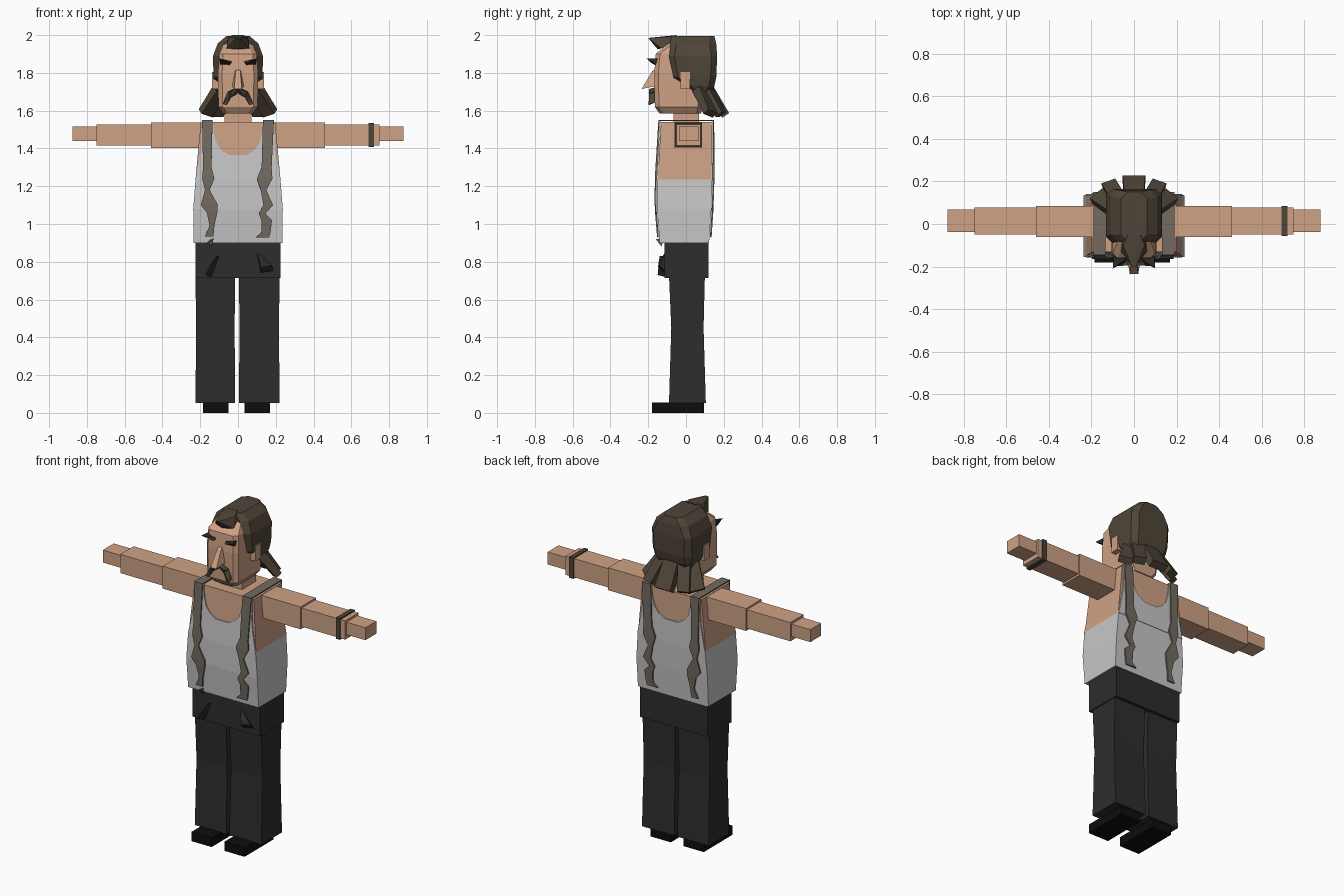
import bpy, bmesh
from mathutils import Vector


def material(name, r, g, b):
    m = bpy.data.materials.new(name)
    m.diffuse_color = (r, g, b, 1)
    return m


SKIN = material("skin", 0.62, 0.36, 0.235)
SHIRT = material("pale_grey_cloth", 0.57, 0.57, 0.57)
STRAP = material("worn_brown_grey", 0.17, 0.145, 0.12)
PANTS = material("charcoal_cloth", 0.026, 0.026, 0.027)
SHOE = material("black_leather", 0.004, 0.004, 0.004)
HAIR = material("dark_brown", 0.078, 0.06, 0.04)
BROW = material("brow_brown", 0.03, 0.025, 0.018)


def finish(name, bm, mat):
    bmesh.ops.recalc_face_normals(bm, faces=bm.faces)
    me = bpy.data.meshes.new(name)
    bm.to_mesh(me)
    bm.free()
    me.materials.append(mat)
    ob = bpy.data.objects.new(name, me)
    bpy.context.collection.objects.link(ob)
    return ob


def loft(name, mat, sections):
    """Stack of rectangles (z, x0, x1, y0, y1, chamfer)."""
    bm = bmesh.new()
    rings = []
    for z, x0, x1, y0, y1, c in sections:
        if c:
            pts = [(x0 + c, y0), (x1 - c, y0), (x1, y0 + c), (x1, y1 - c),
                   (x1 - c, y1), (x0 + c, y1), (x0, y1 - c), (x0, y0 + c)]
        else:
            pts = [(x0, y0), (x1, y0), (x1, y1), (x0, y1)]
        rings.append([bm.verts.new((x, y, z)) for x, y in pts])
    for a, b in zip(rings, rings[1:]):
        n = len(a)
        for i in range(n):
            bm.faces.new((a[i], a[(i + 1) % n], b[(i + 1) % n], b[i]))
    bm.faces.new(rings[0])
    bm.faces.new(rings[-1])
    return finish(name, bm, mat)


def box(name, mat, x0, x1, y0, y1, z0, z1):
    return loft(name, mat, [(z0, x0, x1, y0, y1, 0), (z1, x0, x1, y0, y1, 0)])


def hull(name, mat, pts, s=1):
    bm = bmesh.new()
    for x, y, z in pts:
        bm.verts.new((x * s, y, z))
    bmesh.ops.convex_hull(bm, input=bm.verts)
    return finish(name, bm, mat)


def strand(name, mat, start, end, across, w0, w1, t0, t1):
    """Tapered lock of hair between two points."""
    a, b, side = Vector(start), Vector(end), Vector(across).normalized()
    up = side.cross(b - a).normalized()
    pts = [p + side * w * i + up * t * j for p, w, t in ((a, w0, t0), (b, w1, t1))
           for i in (-1, 1) for j in (-1, 1)]
    return hull(name, mat, pts)


def ribbon(name, mat, rows, s=1, thick=0.008):
    """Strip of quads through rows (y, z, xa, xb), given a thickness."""
    bm = bmesh.new()
    vs = [[bm.verts.new((x * s, y, z)) for x in (xa, xb)] for y, z, xa, xb in rows]
    for a, b in zip(vs, vs[1:]):
        bm.faces.new((a[0], a[1], b[1], b[0]))
    ob = finish(name, bm, mat)
    mod = ob.modifiers.new("thickness", "SOLIDIFY")
    mod.thickness = thick
    mod.offset = 0
    return ob


# Torso outline: height, half width, front y, back y
TORSO = [(0.9, 0.235, -0.135, 0.118), (1.08, 0.237, -0.15, 0.13),
         (1.235, 0.225, -0.15, 0.135), (1.54, 0.197, -0.132, 0.135)]


def surface_y(z, back):
    k = 3 if back else 2
    for a, b in zip(TORSO, TORSO[1:]):
        if z <= b[0] or b is TORSO[-1]:
            t = min(1, (z - a[0]) / (b[0] - a[0]))
            return a[k] + (b[k] - a[k]) * t


def torso_sections(rows, dy=0.0):
    return [(z, -w, w, f + dy, b - dy, 0) for z, w, f, b in rows]


# Shoes, legs and hips
for n, x0, x1, s0, s1 in (("left", -0.225, -0.015, -0.185, -0.05),
                          ("right", 0.005, 0.22, 0.035, 0.17)):
    box(n + "_shoe", SHOE, s0, s1, -0.18, 0.095, 0, 0.055)
    loft(n + "_leg", PANTS, [(0.052, x0, x1, -0.09, 0.105, 0),
                             (0.45, x0 + 0.003, x1 - 0.003, -0.078, 0.093, 0),
                             (0.73, x0, x1, -0.09, 0.1, 0)])
box("hips", PANTS, -0.225, 0.225, -0.113, 0.118, 0.715, 0.9)

# Torso: cloth below, skin above
loft("shirt_body", SHIRT, torso_sections(TORSO[:3], -0.004))
loft("chest", SKIN, torso_sections(TORSO[2:]))

# Upper shirt panels with scooped neckline, front and back
NECK = [(1.23, 0, 0.226), (1.364, 0, 0.2), (1.365, 0.045, 0.2), (1.39, 0.085, 0.196),
        (1.42, 0.11, 0.193), (1.47, 0.125, 0.192), (1.542, 0.133, 0.19)]
for back in (False, True):
    for s in (-1, 1):
        rows = [(surface_y(z, back) + (0.003 if back else -0.003), z, a, b)
                for z, a, b in NECK]
        ribbon("shirt_back" if back else "shirt_front", SHIRT, rows, s, 0.007)

# Ragged shoulder straps (z, inner x, outer x), running front to back
RAGGED = {
    1: [(0.93, 0.095, 0.165), (0.955, 0.125, 0.172), (1.02, 0.125, 0.18),
        (1.055, 0.11, 0.145), (1.10, 0.135, 0.185), (1.18, 0.12, 0.15),
        (1.24, 0.10, 0.182), (1.30, 0.125, 0.178), (1.548, 0.132, 0.19)],
    -1: [(0.935, 0.13, 0.175), (0.99, 0.125, 0.15), (1.06, 0.11, 0.165),
         (1.10, 0.107, 0.197), (1.18, 0.15, 0.175), (1.24, 0.125, 0.19),
         (1.30, 0.14, 0.185), (1.548, 0.135, 0.19)]}
for s, rows in RAGGED.items():
    front = [(surface_y(z, False) - 0.011, z, a, b) for z, a, b in rows]
    rear = [(surface_y(z, True) + 0.011, z, a, b) for z, a, b in reversed(rows)]
    ribbon("shoulder_strap", STRAP, front + rear, s, 0.009)

# Loose torn scraps on the waist
hull("torn_strap_end", STRAP, [(-0.17, -0.12, 0.91), (-0.13, -0.12, 0.925), (-0.13, -0.16, 0.92),
                               (-0.14, -0.13, 0.88), (-0.165, -0.14, 0.9)])
hull("waist_scrap_left", PANTS, [(-0.17, -0.11, 0.75), (-0.17, -0.15, 0.73), (-0.10, -0.11, 0.83),
                                 (-0.11, -0.14, 0.83), (-0.14, -0.11, 0.72)])
hull("waist_scrap_right", PANTS, [(0.10, -0.11, 0.85), (0.115, -0.145, 0.80), (0.12, -0.148, 0.77),
                                  (0.185, -0.11, 0.75), (0.18, -0.14, 0.78), (0.12, -0.11, 0.74)])

# Arms, stretched out sideways
for n, s in (("left", -1), ("right", 1)):
    for part, a, b, y0, y1, z0, z1 in (("upper_arm", 0.18, 0.46, -0.06, 0.085, 1.403, 1.538),
                                       ("forearm", 0.45, 0.75, -0.05, 0.077, 1.415, 1.528),
                                       ("hand", 0.74, 0.876, -0.037, 0.067, 1.44, 1.515)):
        box(n + "_" + part, SKIN, min(a * s, b * s), max(a * s, b * s), y0, y1, z0, z1)
box("wrist_band", HAIR, 0.692, 0.72, -0.057, 0.084, 1.408, 1.535)

# Neck and head
box("neck", SKIN, -0.072, 0.072, -0.065, 0.07, 1.53, 1.61)
loft("head", SKIN, [(z, -w, w, f, b, 0.022) for z, w, f, b in (
    (1.585, 0.078, -0.14, 0.08), (1.62, 0.104, -0.165, 0.085), (1.80, 0.106, -0.168, 0.11),
    (1.90, 0.10, -0.16, 0.11), (1.965, 0.07, -0.085, 0.11))])

# Nose
hull("nose", SKIN, [(-0.014, -0.16, 1.82), (0.014, -0.16, 1.82), (-0.012, -0.178, 1.81),
                    (0.012, -0.178, 1.81), (-0.02, -0.235, 1.715), (0.02, -0.235, 1.715),
                    (-0.032, -0.16, 1.73), (0.032, -0.16, 1.73)])

# Mirrored facial parts and hair locks
for n, s in (("left", -1), ("right", 1)):
    box(n + "_ear", SKIN, min(0.09 * s, 0.137 * s), max(0.09 * s, 0.137 * s),
        -0.03, 0.022, 1.715, 1.805)
    hull(n + "_moustache_top", HAIR, [(0, -0.16, 1.725), (0, -0.195, 1.715), (0, -0.16, 1.69),
                                      (0.05, -0.195, 1.70), (0.055, -0.16, 1.70),
                                      (0.045, -0.16, 1.67), (0.04, -0.185, 1.67)], s)
    hull(n + "_moustache_tip", HAIR, [(0.035, -0.195, 1.70), (0.055, -0.16, 1.70),
                                      (0.03, -0.16, 1.685), (0.08, -0.198, 1.635),
                                      (0.06, -0.195, 1.63), (0.075, -0.16, 1.645)], s)
    hull(n + "_eyebrow", BROW, [(0.03, -0.16, 1.86), (0.04, -0.18, 1.85), (0.045, -0.16, 1.84),
                                (0.10, -0.208, 1.875), (0.095, -0.15, 1.875),
                                (0.095, -0.16, 1.845)], s)
    strand(n + "_inner_lock", HAIR, (0.065 * s, 0.10, 1.72), (0.115 * s, 0.185, 1.58),
           (1, -0.35 * s, 0), 0.035, 0.035, 0.03, 0.022)
    strand(n + "_outer_lock", HAIR, (0.10 * s, 0.07, 1.71), (0.17 * s, 0.13, 1.585),
           (0.75, -0.6 * s, 0.25 * s), 0.03, 0.04, 0.025, 0.02)
strand("middle_lock", HAIR, (0, 0.11, 1.73), (0, 0.21, 1.575), (1, 0, 0), 0.045, 0.053, 0.03, 0.022)

# Hair cap and pointed forelock
loft("hair_cap", HAIR, [(z, -w, w, f, b, c) for z, w, f, b, c in (
    (1.685, 0.105, 0.03, 0.125, 0.025), (1.73, 0.124, 0.0, 0.15, 0.03),
    (1.775, 0.13, -0.072, 0.16, 0.03), (1.89, 0.132, -0.09, 0.165, 0.03),
    (1.955, 0.108, -0.085, 0.16, 0.035), (1.995, 0.062, -0.08, 0.15, 0.03))])
hull("forelock", HAIR, [(-0.01, -0.2, 1.985), (0.01, -0.2, 1.985), (-0.05, -0.10, 1.99),
                        (0.05, -0.10, 1.99), (-0.03, -0.05, 2.0), (0.03, -0.05, 2.0),
                        (-0.06, -0.13, 1.93), (0.06, -0.13, 1.93), (0, -0.15, 1.925),
                        (-0.06, -0.06, 1.95), (0.06, -0.06, 1.95)])
